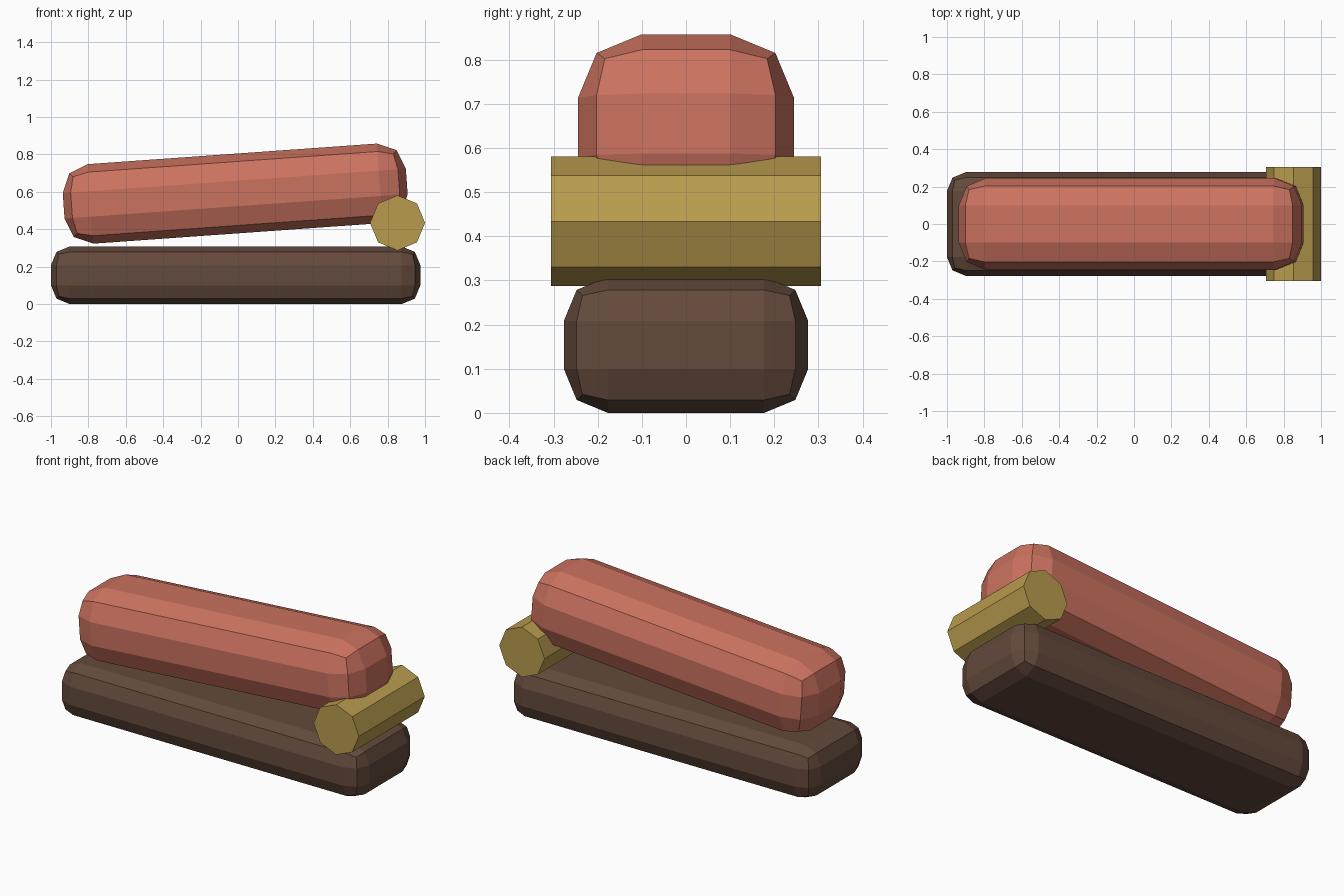
import bpy, bmesh, math

if "Cube" in bpy.data.objects:
    bpy.data.objects.remove(bpy.data.objects["Cube"])


def finish(name, bm, color, location, rotation):
    mesh = bpy.data.meshes.new(name)
    bm.to_mesh(mesh)
    bm.free()
    mat = bpy.data.materials.new(name + "_colour")
    mat.diffuse_color = (*color, 1)
    mat.use_nodes = True
    mat.node_tree.nodes["Principled BSDF"].inputs["Base Color"].default_value = mat.diffuse_color
    mesh.materials.append(mat)
    obj = bpy.data.objects.new(name, mesh)
    obj.location = location
    obj.rotation_euler = rotation
    bpy.context.collection.objects.link(obj)
    return obj


def rounded_box(name, size, bevel, color, location, tilt=0.0):
    bm = bmesh.new()
    bmesh.ops.create_cube(bm, size=1)
    bmesh.ops.scale(bm, vec=size, verts=bm.verts)
    obj = finish(name, bm, color, location, (0, tilt, 0))
    mod = obj.modifiers.new("rounded_edges", 'BEVEL')
    mod.width = bevel
    mod.segments = 2
    mod.limit_method = 'NONE'
    return obj


# Lower block lying flat on the ground
rounded_box("base_block", (1.975, 0.554, 0.308), 0.1,
            (0.127, 0.067, 0.045), (-0.0125, 0, 0.154))

# Upper block, its right end raised by the hinge
rounded_box("upper_block", (1.839, 0.49, 0.426), 0.145,
            (0.60, 0.17, 0.115), (-0.015, 0, 0.5905), math.radians(-4.07))

# Eight-sided hinge pin running across the right end
bm = bmesh.new()
bmesh.ops.create_cone(bm, cap_ends=True, segments=8, radius1=0.147,
                      radius2=0.147, depth=0.612)
finish("hinge_pin", bm, (0.48, 0.33, 0.076), (0.853, 0, 0.434),
       (math.pi / 2, 0, 0))
